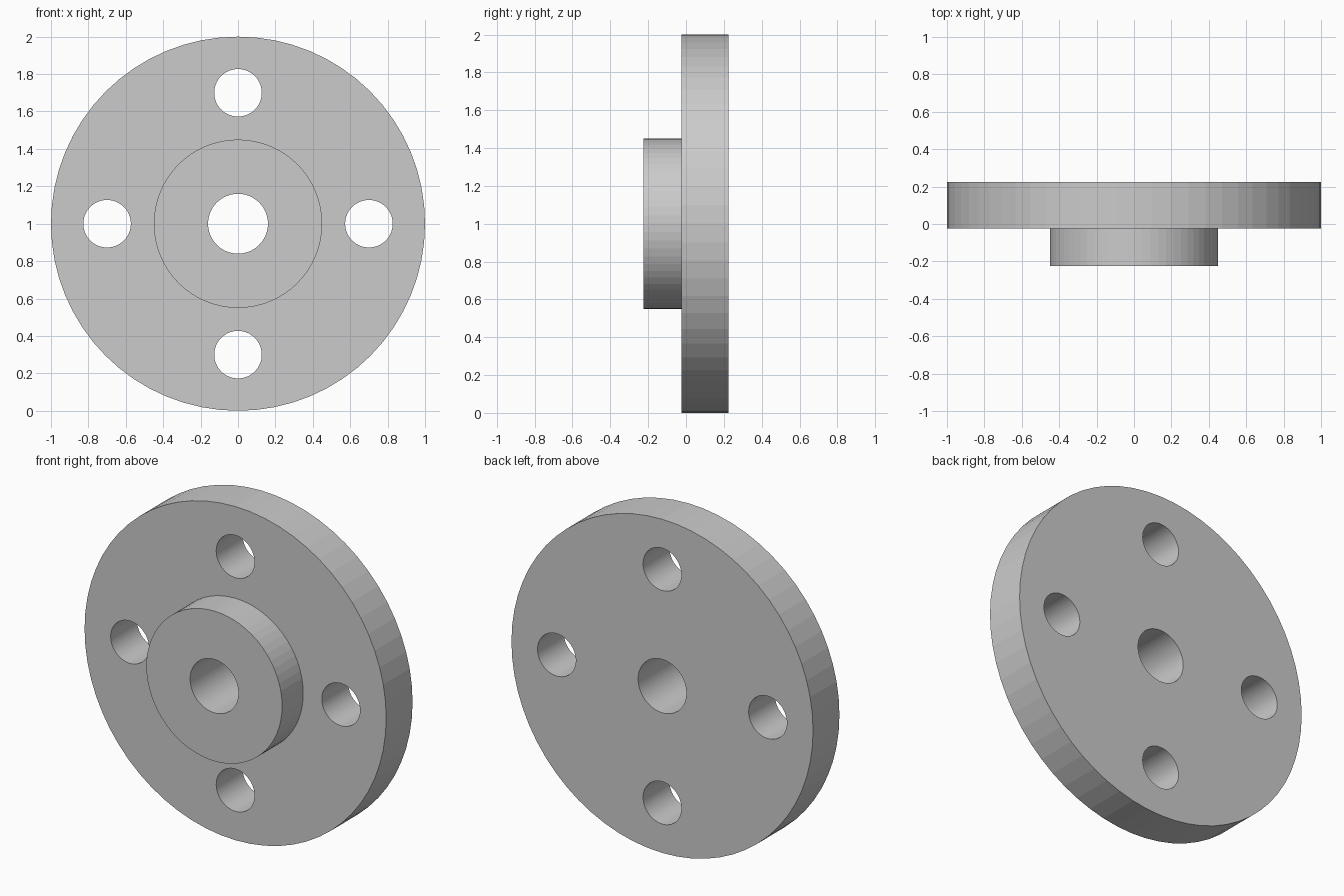
import bpy, bmesh
from math import pi, sin, cos
from mathutils import Matrix, Vector

if "Cube" in bpy.data.objects:
    bpy.data.objects.remove(bpy.data.objects["Cube"])

SIDES = 64
CENTRE = Vector((0, 0, 1))


def make_object(name, bm):
    bmesh.ops.recalc_face_normals(bm, faces=bm.faces)
    mesh = bpy.data.meshes.new(name)
    bm.to_mesh(mesh)
    bm.free()
    obj = bpy.data.objects.new(name, mesh)
    obj.location = CENTRE
    bpy.context.collection.objects.link(obj)
    return obj


# Flange: disc, hub and bore as one lathed (radius, y) profile
profile = [(0.16, -0.225), (0.45, -0.225), (0.45, -0.025),
           (1.0, -0.025), (1.0, 0.225), (0.16, 0.225)]
bm = bmesh.new()
verts = [bm.verts.new((r, y, 0)) for r, y in profile]
edges = [bm.edges.new((verts[i - 1], verts[i])) for i in range(len(verts))]
bmesh.ops.spin(bm, geom=verts + edges, cent=(0, 0, 0), axis=(0, 1, 0),
               angle=2 * pi, steps=SIDES, use_merge=True)
bmesh.ops.remove_doubles(bm, verts=bm.verts, dist=1e-4)
flange = make_object("flange", bm)

# Four bolt holes on a circle around the hub
bm = bmesh.new()
for i in range(4):
    a = i * pi / 2
    place = (Matrix.Translation((0.7 * cos(a), 0.1, 0.7 * sin(a)))
             @ Matrix.Rotation(pi / 2, 4, 'X'))
    bmesh.ops.create_cone(bm, cap_ends=True, segments=SIDES, radius1=0.127,
                          radius2=0.127, depth=0.6, matrix=place)
cutter = make_object("bolt_hole_cutter", bm)
cutter.hide_render = True

drill = flange.modifiers.new("bolt_holes", 'BOOLEAN')
drill.operation = 'DIFFERENCE'
drill.solver = 'EXACT'
drill.object = cutter

# Apply the drilling and discard the cutter
bpy.context.view_layer.objects.active = flange
bpy.ops.object.modifier_apply(modifier=drill.name)
bpy.data.objects.remove(cutter)
